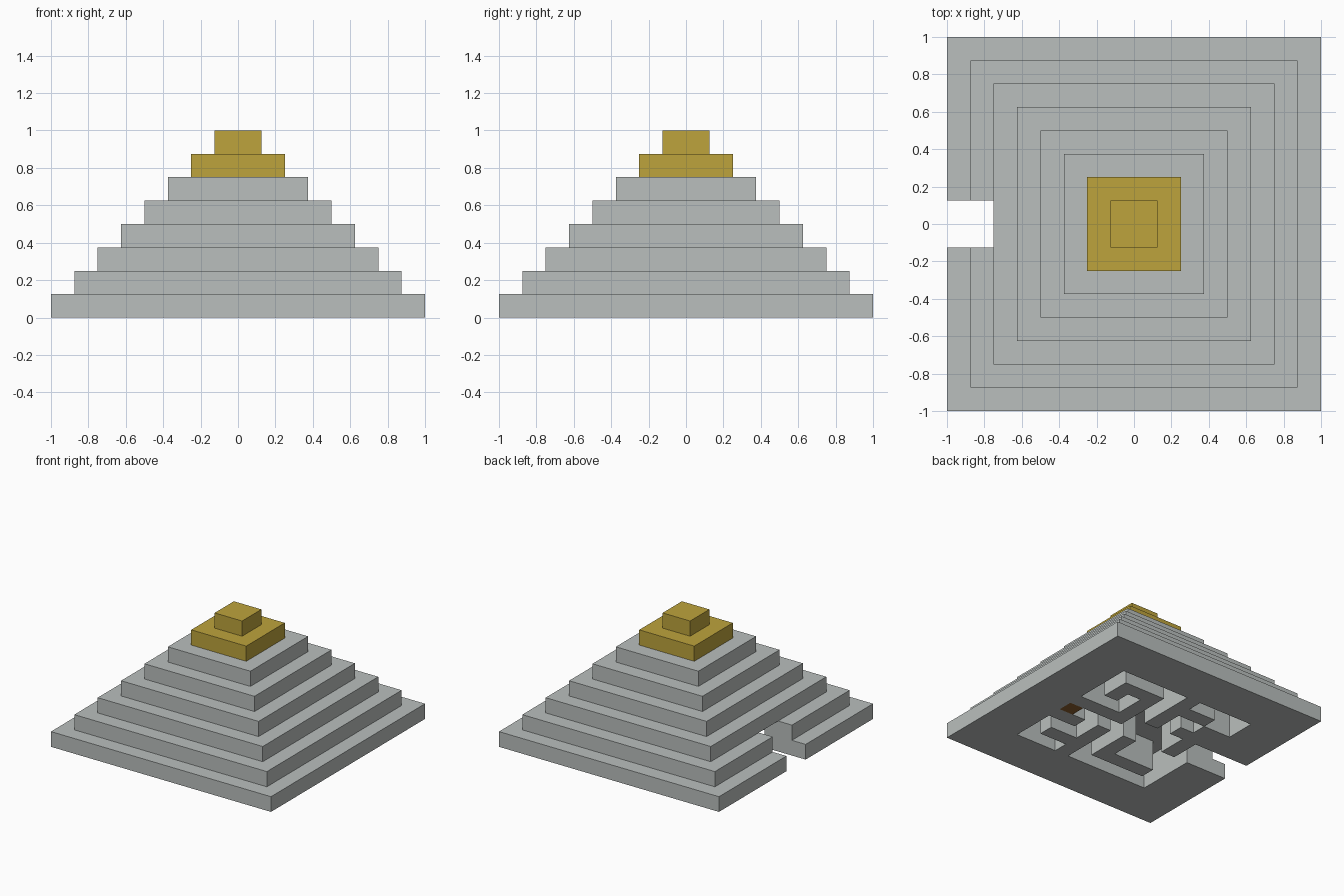
import bpy
import bmesh

if "Cube" in bpy.data.objects:
    bpy.data.objects.remove(bpy.data.objects["Cube"], do_unlink=True)

CELL = 0.125


def material(name, rgb):
    mat = bpy.data.materials.new(name)
    mat.use_nodes = True
    color = (*rgb, 1.0)
    mat.diffuse_color = color
    mat.node_tree.nodes["Principled BSDF"].inputs["Base Color"].default_value = color
    return mat


stone = material("grey stone", (0.49, 0.52, 0.51))
gold = material("gold", (0.51, 0.37, 0.045))
wood = material("dark wood", (0.27, 0.12, 0.03))


def add_object(name, bm, mat):
    bmesh.ops.recalc_face_normals(bm, faces=bm.faces)
    mesh = bpy.data.meshes.new(name)
    bm.to_mesh(mesh)
    bm.free()
    mesh.materials.append(mat)
    obj = bpy.data.objects.new(name, mesh)
    bpy.context.collection.objects.link(obj)


def block(name, x0, x1, y0, y1, z0, mat):
    """A box one cell high, given in grid cells."""
    bm = bmesh.new()
    bmesh.ops.create_cube(bm, size=CELL)
    bmesh.ops.scale(bm, vec=(x1 - x0, y1 - y0, 1), verts=bm.verts)
    bmesh.ops.translate(bm, verts=bm.verts, vec=(
        (x0 + x1) / 2 * CELL, (y0 + y1) / 2 * CELL, (z0 + 0.5) * CELL))
    add_object(name, bm, mat)


def pierced_slab(name, half, z0, open_cells, mat):
    """A square slab one cell high with the open cells left out."""
    bm = bmesh.new()
    corners = {}

    def corner(i, j):
        if (i, j) not in corners:
            corners[i, j] = bm.verts.new((i * CELL, j * CELL, z0 * CELL))
        return corners[i, j]

    for i in range(-half, half):
        for j in range(-half, half):
            if (i, j) not in open_cells:
                bm.faces.new([corner(i, j), corner(i + 1, j),
                              corner(i + 1, j + 1), corner(i, j + 1)])
    out = bmesh.ops.extrude_face_region(bm, geom=bm.faces[:], use_keep_orig=True)
    top = [g for g in out["geom"] if isinstance(g, bmesh.types.BMVert)]
    bmesh.ops.translate(bm, verts=top, vec=(0, 0, CELL))
    add_object(name, bm, mat)


# Passages as rectangles of cells: x start, x end, y start, y end
passages = [
    (-8, -4, -1, 1),                                        # entrance
    (-5, -4, -5, 1), (-5, 1, -5, -4), (0, 1, -5, 5),        # main loop
    (0, 5, 4, 5), (4, 5, 1, 5), (2, 5, 1, 2), (2, 3, 1, 3),  # spiral
    (-4, -1, -3, -1), (-3, 0, -1, 1), (-2, -1, 1, 3),       # middle chamber
    (-3, -1, 2, 3), (-5, -1, 4, 5), (-5, -3, 3, 4),         # far room
    (2, 5, -5, -4), (4, 5, -5, -2), (2, 5, -3, -2),         # side room
    (2, 3, -3, 0), (1, 5, -1, 0),                           # chest corridor
]
maze = {(i, j) for x0, x1, y0, y1 in passages
        for i in range(x0, x1) for j in range(y0, y1)}

# Stepped pyramid: two pierced steps, solid steps above, gold cap
for level in range(8):
    half = 8 - level
    if level < 2:
        pierced_slab(f"maze_step_{level + 1}", half, level, maze, stone)
    elif level < 6:
        block(f"stone_step_{level + 1}", -half, half, -half, half, level, stone)
    else:
        block(f"gold_step_{level + 1}", -half, half, -half, half, level, gold)

# Chest at the end of its corridor
block("chest", 4, 5, -1, 0, 0, wood)
